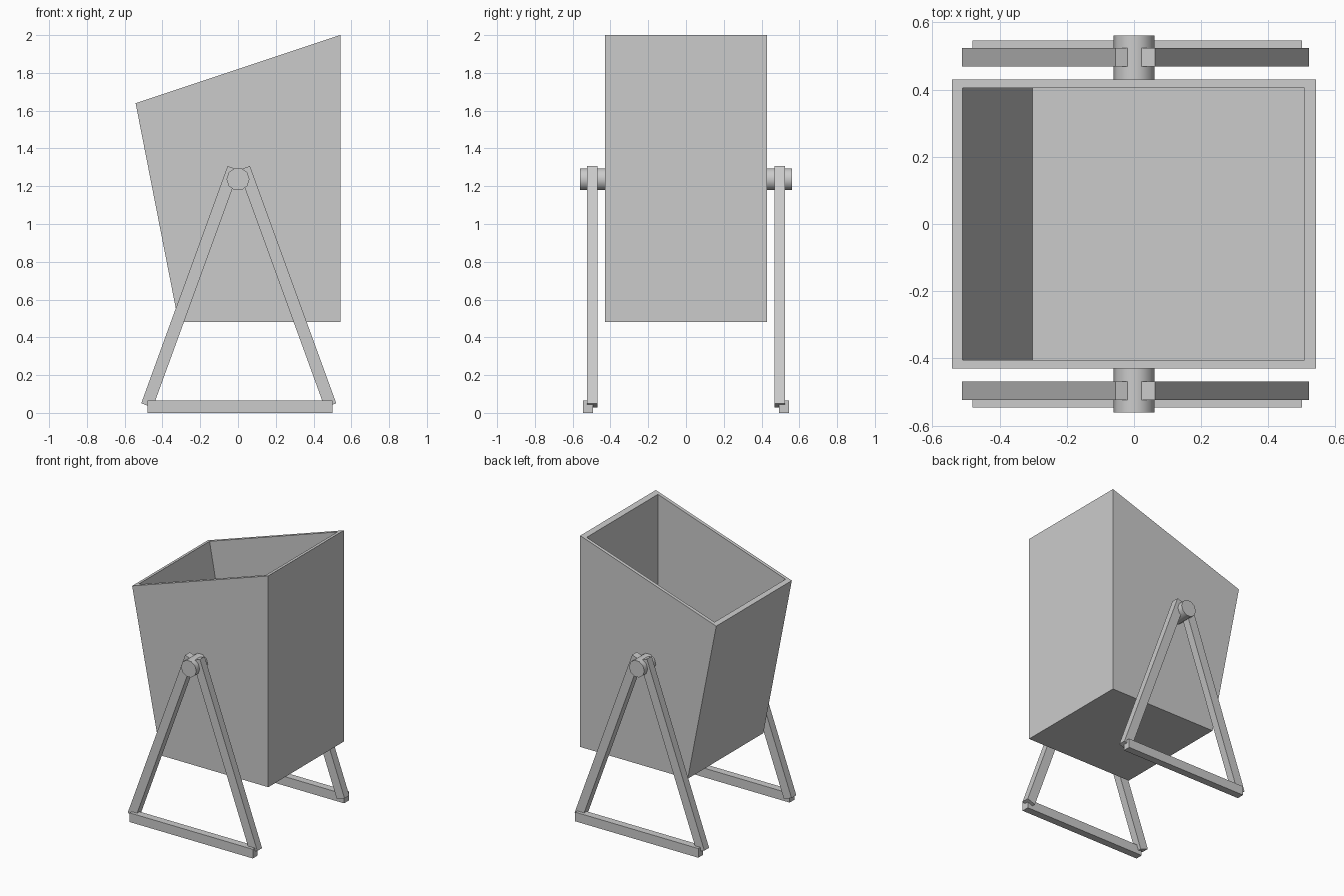
import bpy, bmesh, math
from mathutils import Vector

cube = bpy.data.objects.get("Cube")
if cube:
    bpy.data.objects.remove(cube, do_unlink=True)

grey = bpy.data.materials.new("plain grey")
grey.use_nodes = True
grey.diffuse_color = (0.6, 0.6, 0.6, 1)
grey.node_tree.nodes["Principled BSDF"].inputs["Base Color"].default_value = (0.6, 0.6, 0.6, 1)


def finish(name, bm):
    bmesh.ops.recalc_face_normals(bm, faces=bm.faces)
    mesh = bpy.data.meshes.new(name)
    bm.to_mesh(mesh)
    bm.free()
    mesh.materials.append(grey)
    obj = bpy.data.objects.new(name, mesh)
    bpy.context.collection.objects.link(obj)
    return obj


def prism(name, profile, y0, y1):
    """Extrude an x-z outline from y0 to y1."""
    bm = bmesh.new()
    face = bm.faces.new([bm.verts.new((x, y0, z)) for x, z in profile])
    ext = bmesh.ops.extrude_face_region(bm, geom=[face])
    verts = [g for g in ext["geom"] if isinstance(g, bmesh.types.BMVert)]
    bmesh.ops.translate(bm, verts=verts, vec=(0, y1 - y0, 0))
    return finish(name, bm)


def rim_z(x):
    return 1.82 + x / 3


# Open bin: outer shell, inner shell and sloping rim
def ring(bm, x0, x1, y, z=None):
    corners = [(x0, -y), (x1, -y), (x1, y), (x0, y)]
    return [bm.verts.new((cx, cy, rim_z(cx) if z is None else z)) for cx, cy in corners]


bm = bmesh.new()
loops = [ring(bm, -0.315, 0.542, 0.43, 0.48),
         ring(bm, -0.542, 0.542, 0.43),
         ring(bm, -0.51, 0.507, 0.405),
         ring(bm, -0.302, 0.507, 0.405, 0.505)]
for a, b in zip(loops, loops[1:]):
    for i in range(4):
        j = (i + 1) % 4
        bm.faces.new((a[i], a[j], b[j], b[i]))
bm.faces.new(loops[0])
bm.faces.new(loops[-1])
finish("bin", bm)

# Side frames: two leaning legs, a foot bar and an axle stub each
CENTRE = 0.004
LEAN = math.radians(20)
LENGTH, WIDTH = 1.337, 0.065

for side, label in ((-1, "front"), (1, "back")):
    for lean, hand in ((-1, "right"), (1, "left")):
        along = Vector((lean * math.sin(LEAN), -math.cos(LEAN))) * LENGTH
        across = Vector((-lean * math.cos(LEAN), -math.sin(LEAN))) * WIDTH
        top = Vector((CENTRE + lean * 0.059, 1.307))
        prism(f"{label}_{hand}_leg",
              [top, top + along, top + along + across, top + across],
              side * 0.469, side * 0.523)

    prism(f"{label}_foot_bar",
          [(-0.48, 0), (0.5, 0), (0.5, 0.066), (-0.48, 0.066)],
          side * 0.493, side * 0.546)

    sides = 10
    circle = [(0.061 * math.cos(math.tau * i / sides),
               1.237 + 0.061 * math.sin(math.tau * i / sides)) for i in range(sides)]
    axle = prism(f"{label}_axle", circle, side * 0.42, side * 0.561)
    bpy.ops.object.select_all(action="DESELECT")
    axle.select_set(True)
    bpy.context.view_layer.objects.active = axle
    bpy.ops.object.shade_smooth_by_angle(angle=math.radians(50))
